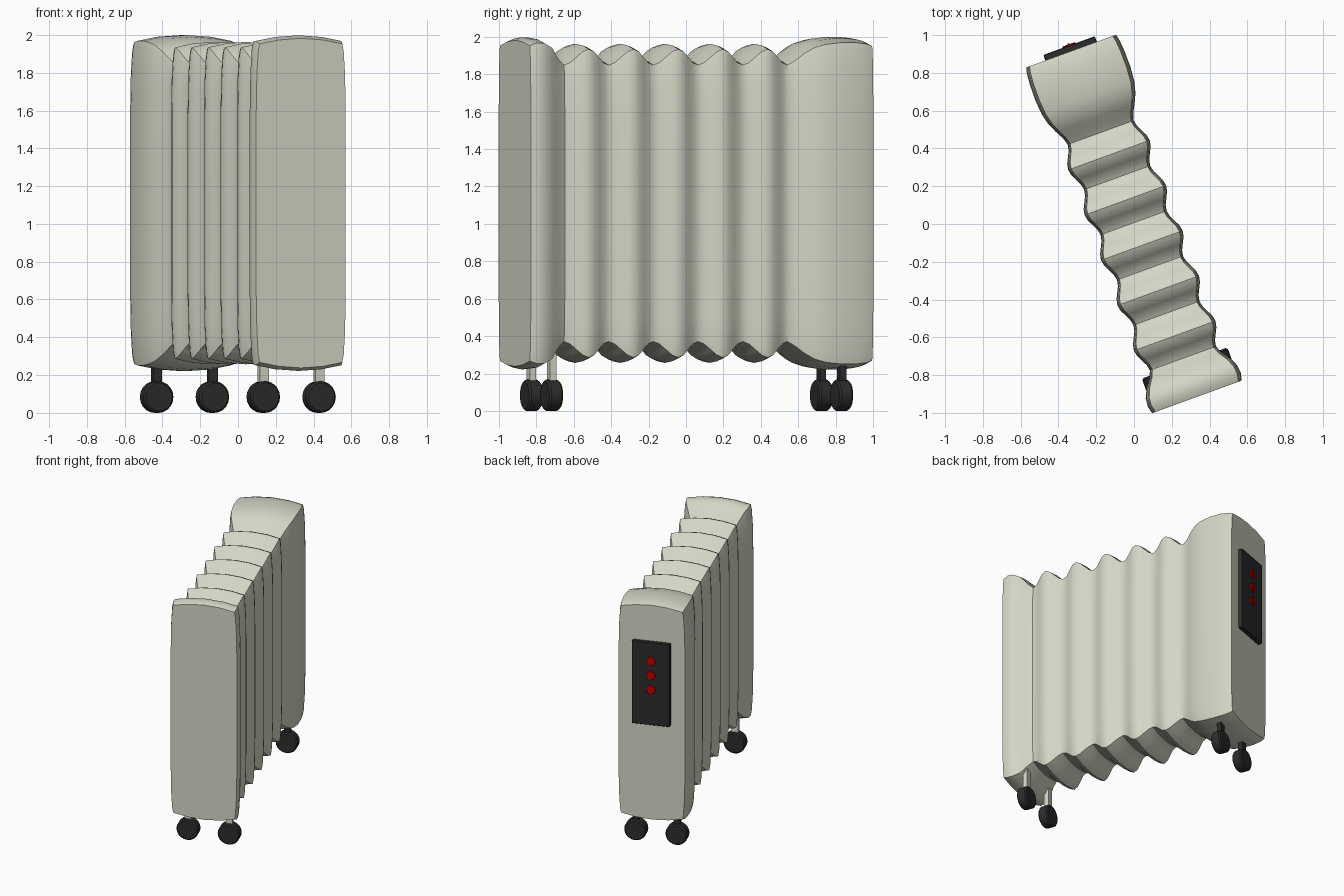
import bpy, bmesh, math
from mathutils import Matrix

if "Cube" in bpy.data.objects:
    bpy.data.objects.remove(bpy.data.objects["Cube"])

TURN = Matrix.Rotation(math.radians(20), 4, 'Z')   # whole heater stands turned
MID_Z = 1.11


def material(name, col):
    m = bpy.data.materials.new(name)
    m.diffuse_color = (*col, 1)
    m.use_nodes = True
    m.node_tree.nodes["Principled BSDF"].inputs["Base Color"].default_value = m.diffuse_color
    return m


CREAM = material("cream_enamel", (0.66, 0.67, 0.56))
BLACK = material("black_plastic", (0.025, 0.025, 0.027))
RED = material("red_knob", (0.5, 0.0, 0.0))


def finish(name, bm, mat):
    bmesh.ops.recalc_face_normals(bm, faces=bm.faces)
    me = bpy.data.meshes.new(name)
    bm.to_mesh(me)
    bm.free()
    me.transform(TURN)
    me.materials.append(mat)
    ob = bpy.data.objects.new(name, me)
    bpy.context.collection.objects.link(ob)
    bpy.context.view_layer.objects.active = ob
    bpy.ops.object.select_all(action='DESELECT')
    ob.select_set(True)
    bpy.ops.object.shade_smooth_by_angle(angle=math.radians(30))
    return ob


def box(name, center, size, mat, bevel=0.0):
    bm = bmesh.new()
    bmesh.ops.create_cube(bm, size=1)
    bmesh.ops.scale(bm, vec=size, verts=bm.verts)
    if bevel:
        bmesh.ops.bevel(bm, geom=bm.edges[:], offset=bevel, segments=1, affect='EDGES')
    bmesh.ops.translate(bm, vec=center, verts=bm.verts)
    return finish(name, bm, mat)


def disc(name, center, r, depth, mat, sides, bevel):
    """Cylinder with its axis along the heater's length and bevelled rims."""
    bm = bmesh.new()
    bmesh.ops.create_cone(bm, cap_ends=True, segments=sides, radius1=r, radius2=r, depth=depth)
    rims = [e for e in bm.edges if abs(e.verts[0].co.z - e.verts[1].co.z) < 1e-5]
    bmesh.ops.bevel(bm, geom=rims, offset=bevel, segments=1, affect='EDGES')
    bmesh.ops.transform(bm, matrix=Matrix.Translation(center) @ Matrix.Rotation(math.pi / 2, 4, 'X'),
                        verts=bm.verts)
    return finish(name, bm, mat)


# Stations along the length: (position, half width, half height)
V0, PERIOD, RIBS = -0.757, 0.2545, 5
stations = [(-0.974, 0.252, 0.872), (-0.935, 0.262, 0.888), (-0.89, 0.258, 0.885),
            (-0.84, 0.235, 0.86), (-0.795, 0.203, 0.80)]
for i in range(RIBS * 8 + 1):
    t = (1 - math.cos(i * math.pi / 4)) / 2
    stations.append((V0 + i * PERIOD / 8, 0.186 + 0.044 * t, 0.765 + 0.088 * t))
stations += [(0.555, 0.198, 0.79), (0.60, 0.222, 0.83), (0.65, 0.245, 0.862), (0.71, 0.26, 0.88),
             (0.79, 0.267, 0.889), (0.88, 0.266, 0.889), (0.94, 0.261, 0.882), (0.974, 0.253, 0.87)]

# Quarter of the cross-section, mirrored into a full ring
quarter = [(1, 0), (1, 0.55), (0.985, 0.78), (0.955, 0.92), (0.925, 0.966), (0.5, 0.99), (0, 1)]
half = quarter + [(-x, z) for x, z in quarter[-2::-1]]
ring = half + [(x, -z) for x, z in half[-2:0:-1]]

# Ribbed body
bm = bmesh.new()
rows = [[bm.verts.new((x * w, v, MID_Z + z * h)) for x, z in ring] for v, w, h in stations]
n = len(ring)
for a, b in zip(rows, rows[1:]):
    for k in range(n):
        bm.faces.new((a[k], a[(k + 1) % n], b[(k + 1) % n], b[k]))
bm.faces.new(rows[0])
bm.faces.new(rows[-1])
finish("ribbed_body", bm, CREAM)

# Wheels and their posts
for end, v, mat, top in (("front", -0.822, CREAM, 0.45), ("rear", 0.828, BLACK, 0.30)):
    for side, u in (("left", -0.157), ("right", 0.157)):
        disc(f"{end}_{side}_wheel", (u, v, 0.084), 0.084, 0.078, BLACK, 20, 0.01)
        box(f"{end}_{side}_post", (u, v, (0.12 + top) / 2), (0.05, 0.036, top - 0.12), mat)

# Control panel with three knobs on the rear end
box("control_panel", (0, 0.985, 1.355), (0.29, 0.04, 0.67), BLACK, 0.004)
for i, z in enumerate((1.54, 1.425, 1.31)):
    disc(f"knob_{i + 1}", (0.0, 1.006, z), 0.036, 0.012, RED, 16, 0.003)
    box(f"knob_grip_{i + 1}", (0.0, 1.012, z), (0.010, 0.012, 0.066), RED)
